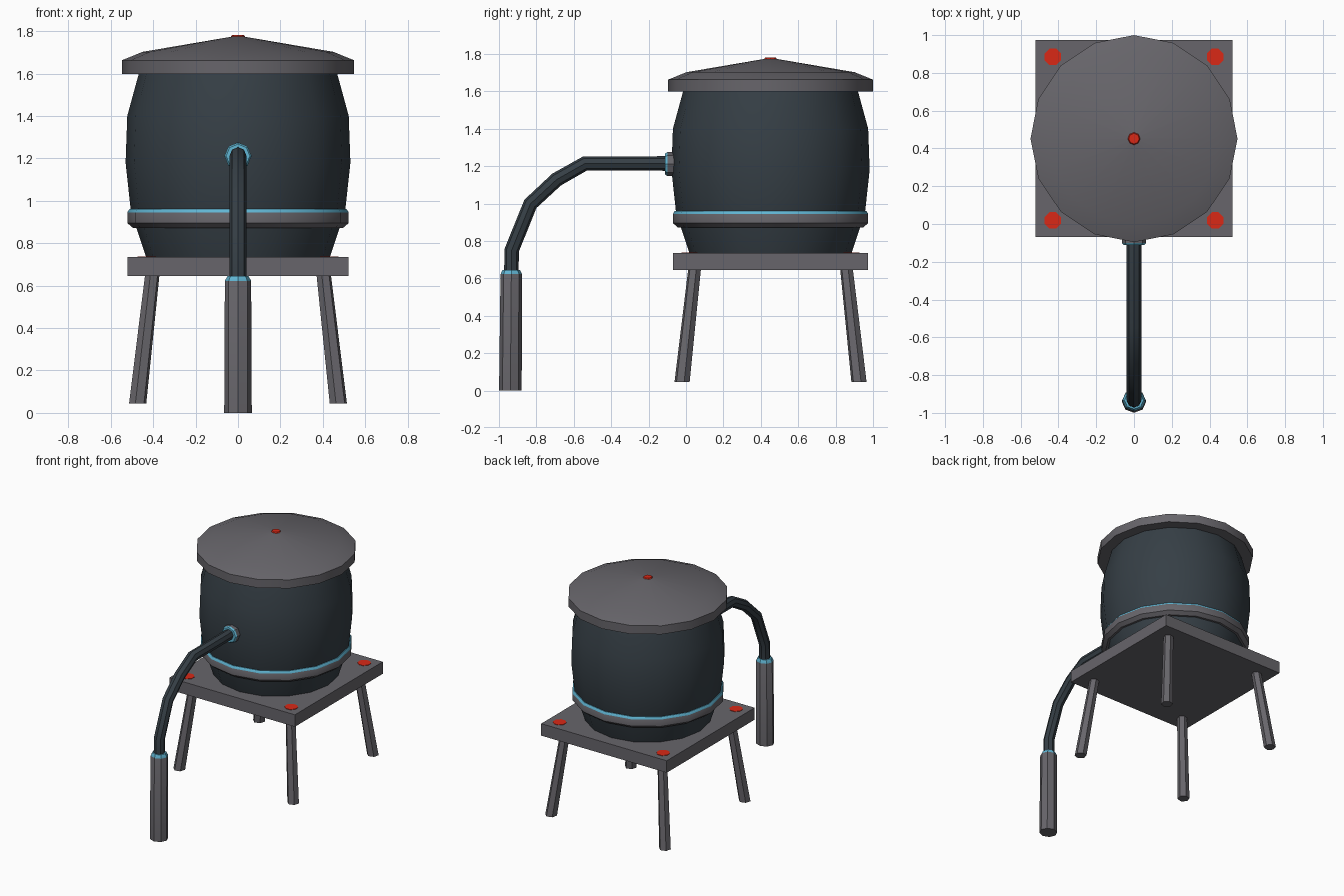
import bpy, bmesh, math
from mathutils import Vector

if "Cube" in bpy.data.objects:
    bpy.data.objects.remove(bpy.data.objects["Cube"])

CY = 0.452  # y of the tank axis


def mat(name, rgb):
    m = bpy.data.materials.new(name)
    m.diffuse_color = (*rgb, 1)
    m.use_nodes = True
    m.node_tree.nodes["Principled BSDF"].inputs["Base Color"].default_value = m.diffuse_color
    return m


GREY = mat("warm grey", (0.135, 0.13, 0.145))
DARK = mat("dark slate", (0.036, 0.049, 0.060))
CYAN = mat("light blue", (0.12, 0.47, 0.66))
RED = mat("red", (0.70, 0.022, 0.008))


def finish(bm, name, mats, angle=40, rule=None):
    bmesh.ops.recalc_face_normals(bm, faces=bm.faces)
    if rule:
        for f in bm.faces:
            f.material_index = rule(f.calc_center_median(), f.normal)
    me = bpy.data.meshes.new(name)
    bm.to_mesh(me)
    bm.free()
    for m in mats:
        me.materials.append(m)
    ob = bpy.data.objects.new(name, me)
    bpy.context.collection.objects.link(ob)
    if angle:
        bpy.ops.object.select_all(action='DESELECT')
        ob.select_set(True)
        bpy.context.view_layer.objects.active = ob
        bpy.ops.object.shade_smooth_by_angle(angle=math.radians(angle))
    return ob


def skin(rings, closed_loop=False):
    """Bridge equal-length rings of points; cap the ends unless looped."""
    bm = bmesh.new()
    vs = [[bm.verts.new(p) for p in r] for r in rings]
    n = len(vs[0])
    pairs = list(zip(vs, vs[1:]))
    if closed_loop:
        pairs.append((vs[-1], vs[0]))
    for a, b in pairs:
        for i in range(n):
            j = (i + 1) % n
            bm.faces.new((a[i], a[j], b[j], b[i]))
    if not closed_loop:
        bm.faces.new(vs[0])
        bm.faces.new(vs[-1])
    return bm


def circle(c, r, n, u=Vector((1, 0, 0)), v=Vector((0, 1, 0)), off=0.0):
    return [Vector(c) + r * (u * math.cos(t) + v * math.sin(t))
            for t in (2 * math.pi * (i + off) / n for i in range(n))]


def lathe(profile, loop=False, n=16):
    return skin([circle((0, CY, z), r, n) for r, z in profile], loop)


# barrel
finish(lathe([(0.43, 0.725), (0.505, 0.95), (0.53, 1.18), (0.522, 1.4), (0.466, 1.605)]),
       "barrel", [DARK])

# lid with overhanging rim
lid = lathe([(0.46, 1.598), (0.548, 1.598), (0.548, 1.662), (0.45, 1.702), (0.01, 1.777)])
finish(lid, "lid", [GREY])

# hoop with a painted top edge
hoop = lathe([(0.47, 0.872), (0.495, 0.872), (0.522, 0.895), (0.522, 0.945),
              (0.512, 0.961), (0.485, 0.961)], True)
finish(hoop, "hoop", [GREY, CYAN], rule=lambda c, nrm: int(c.z > 0.947))

# deck
bm = bmesh.new()
bmesh.ops.create_cube(bm, size=1)
for v in bm.verts:
    v.co = Vector((v.co.x * 1.043, v.co.y * 1.043 + CY, v.co.z * 0.09 + 0.69))
finish(bm, "deck", [GREY], angle=None)

# splayed legs and red corner plates
for sx, side in ((-1, "left"), (1, "right")):
    for sy, end in ((-1, "front"), (1, "back")):
        leg = skin([circle((sx * 0.473, CY + sy * 0.473, 0.045), 0.042, 6, off=0.25),
                    circle((sx * 0.403, CY + sy * 0.405, 0.66), 0.035, 6, off=0.25)])
        finish(leg, f"{end}_{side}_leg", [GREY], angle=None)
        plate = skin([circle((sx * 0.43, CY + sy * 0.433, z), 0.047, 8, off=0.5)
                      for z in (0.733, 0.738)])
        finish(plate, f"{end}_{side}_plate", [RED], angle=None)

# red cap at the lid tip
finish(skin([circle((0, CY, 1.774), 0.033, 8), circle((0, CY, 1.781), 0.028, 8)]),
       "lid_cap", [RED], angle=None)

# bent pipe, swept in the x = 0 plane with mitred rings
path = [Vector((0, y, z)) for y, z in ((-0.05, 1.214), (-0.54, 1.214), (-0.692, 1.128),
                                       (-0.832, 0.998), (-0.932, 0.75), (-0.934, 0.6))]
rings = []
for i, p in enumerate(path):
    a = (p - path[max(i - 1, 0)]).normalized()
    b = (path[min(i + 1, len(path) - 1)] - p).normalized()
    t = (a + b).normalized()
    rings.append(circle(p, 0.039, 8, Vector((1, 0, 0)), Vector((1, 0, 0)).cross(t)))
finish(skin(rings), "pipe", [DARK])

# pipe flange on the barrel, blue front
Z = Vector((0, 0, 1))
flange = skin([circle((0, y, 1.211), r, 8, v=Z)
               for y, r in ((-0.02, 0.064), (-0.1, 0.064), (-0.111, 0.056))])
finish(flange, "flange", [GREY, CYAN], angle=30, rule=lambda c, nrm: int(c.y < -0.102))

# outlet sleeve with a blue collar
OY = Vector((0, 0.93, 0))
sleeve = skin([circle((0, y, z), r, 8, v=OY) for y, z, r in
               ((-0.939, 0, 0.065), (-0.934, 0.622, 0.062), (-0.934, 0.645, 0.05))])
finish(sleeve, "outlet_sleeve", [GREY, CYAN], angle=30, rule=lambda c, nrm: int(c.z > 0.625))
